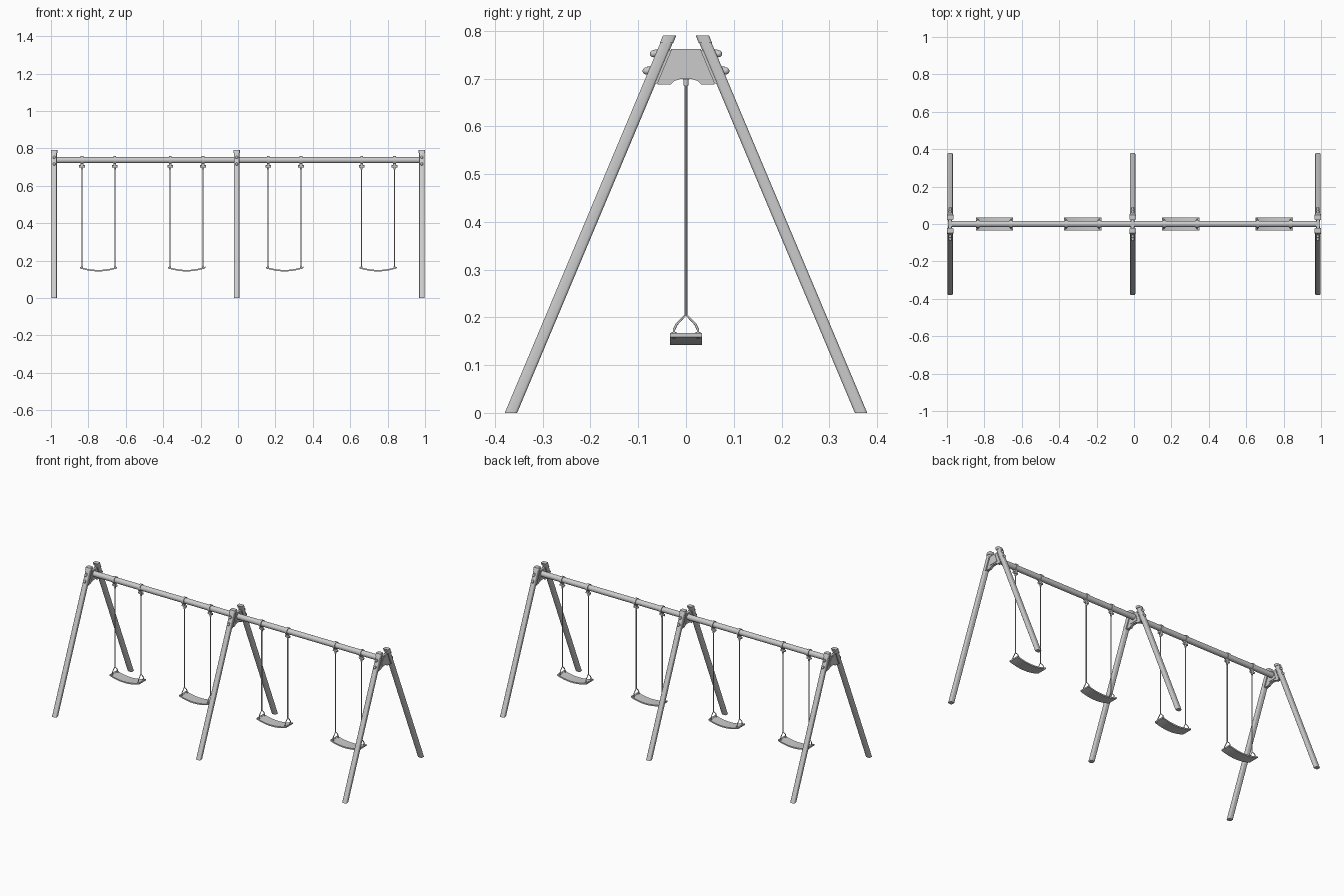
import bpy, bmesh, math
from mathutils import Vector

if "Cube" in bpy.data.objects:
    bpy.data.objects.remove(bpy.data.objects["Cube"])


def finish(name, bm, angle=35):
    bmesh.ops.recalc_face_normals(bm, faces=bm.faces)
    me = bpy.data.meshes.new(name)
    bm.to_mesh(me)
    bm.free()
    ob = bpy.data.objects.new(name, me)
    bpy.context.collection.objects.link(ob)
    bpy.context.view_layer.objects.active = ob
    ob.select_set(True)
    bpy.ops.object.shade_smooth_by_angle(angle=math.radians(angle))
    ob.select_set(False)
    return ob


def loft(name, rings):
    """Closed solid through rings of equal point count."""
    bm = bmesh.new()
    vs = [[bm.verts.new(p) for p in r] for r in rings]
    n = len(rings[0])
    for a, b in zip(vs, vs[1:]):
        for i in range(n):
            bm.faces.new((a[i], a[(i + 1) % n], b[(i + 1) % n], b[i]))
    bm.faces.new(vs[0])
    bm.faces.new(vs[-1])
    return finish(name, bm)


def plate(name, pts, x, t):
    """Profile in y,z extruded along x."""
    return loft(name, [[(x + s * t / 2, y, z) for y, z in pts] for s in (-1, 1)])


def rod(name, a, b, r, n=12):
    a, b = Vector(a), Vector(b)
    q = (b - a).to_track_quat('Z', 'Y')
    ring = [q @ Vector((r * math.cos(k * math.tau / n), r * math.sin(k * math.tau / n), 0)) for k in range(n)]
    return loft(name, [[a + v for v in ring], [b + v for v in ring]])


def tube(name, pts, r):
    cu = bpy.data.curves.new(name, 'CURVE')
    cu.dimensions = '3D'
    cu.bevel_depth, cu.bevel_resolution, cu.use_fill_caps = r, 2, True
    sp = cu.splines.new('POLY')
    sp.points.add(len(pts) - 1)
    for p, c in zip(sp.points, pts):
        p.co = (*c, 1)
    ob = bpy.data.objects.new(name, cu)
    bpy.context.collection.objects.link(ob)
    return ob


def rounded(w, d, r, n=4):
    pts = []
    for k, (sx, sy) in enumerate(((1, 1), (-1, 1), (-1, -1), (1, -1))):
        for i in range(n):
            a = (k + i / (n - 1)) * math.pi / 2
            pts.append((sx * (w / 2 - r) + r * math.cos(a), sy * (d / 2 - r) + r * math.sin(a)))
    return pts


SLOPE, BEAM_Z = 0.4205, 0.737


def leg_y(z):
    return 0.3665 - SLOPE * z


def frame(cx):
    for s, side in ((-1, "front"), (1, "back")):
        # leaning leg and its end cap
        for name, w, d, z0, z1 in (("leg", .028, .026, 0, .78), ("leg_cap", .034, .028, .774, .79)):
            loft(f"{side}_{name}", [[(cx + x, s * leg_y(z) + y, z) for x, y in rounded(w, d, .006)]
                                    for z in (z0, z1)])
        # bracket flange against the leg
        plate(f"{side}_bracket_flange", [(s * (leg_y(z) + o), z) for z, o in
              ((.69, -.011), (.69, -.017), (.76, -.017), (.76, -.011))], cx, .028)
        # bolts with domed heads on the outer leg face
        for z in (.752, .716):
            y = s * (leg_y(z) + .012)
            rod("bolt_washer", (cx, y - s * .006, z), (cx, y + s * .004, z), .009, 16)
            bm = bmesh.new()
            bmesh.ops.create_uvsphere(bm, u_segments=12, v_segments=8, radius=.0075)
            bmesh.ops.translate(bm, verts=bm.verts, vec=(cx, y + s * .006, z))
            finish("bolt_head", bm, 60)
    # bracket web with arched underside
    half = [(.031, .762), (.06, .688), (.032, .688), (.024, .695), (.012, .699)]
    plate("bracket_web", half + [(-y, z) for y, z in reversed(half)], cx, .016)
    plate("bracket_panel", [(-.014, .754), (.014, .754), (.029, .706), (-.029, .706)], cx, .021)


def swing(cx):
    # sagging seat
    rings, n = [], 16
    for i in range(n + 1):
        u = -1 + 2 * i / n
        x, z = cx + .1 * u, .142 + .017 * u * u
        rings.append([(x, -.034, z), (x, .034, z), (x, .034, z + .008), (x, -.034, z + .008)])
    loft("seat", rings)
    for s in (-1, 1):
        x = cx + s * .088
        rod("seat_end_bar", (cx + s * .094, -.034, .162), (cx + s * .094, .034, .162), .0045)
        # hanger strap, chain and chain yoke
        tube("chain_yoke", [(x, -.025, .158), (x, -.025, .174), (x, -.02, .185), (x, 0, .206),
                            (x, .02, .185), (x, .025, .174), (x, .025, .158)], .0025)
        for y in (-.025, .025):
            rod("yoke_foot", (x, y, .156), (x, y, .169), .005)
        rod("chain", (x, 0, .204), (x, 0, .69), .003, 8)
        rod("beam_clamp", (x - .007, 0, BEAM_Z), (x + .007, 0, BEAM_Z), .021, 20)
        plate("clamp_lug", [(-.009, .728), (.009, .728), (.006, .698), (-.006, .698)], x, .014)
        rod("pivot_pin", (x - .015, 0, .704), (x + .015, 0, .704), .006)
        rod("swivel", (x, 0, .686), (x, 0, .702), .0055)


FRAMES = (-.983, -.007, .983)
for fx in FRAMES:
    frame(fx)
# top beams between the frames
for a, b in zip(FRAMES, FRAMES[1:]):
    rod("top_beam", (a, 0, BEAM_Z), (b, 0, BEAM_Z), .0165, 24)
for sx in (-.746, -.275, .249, .749):
    swing(sx)
